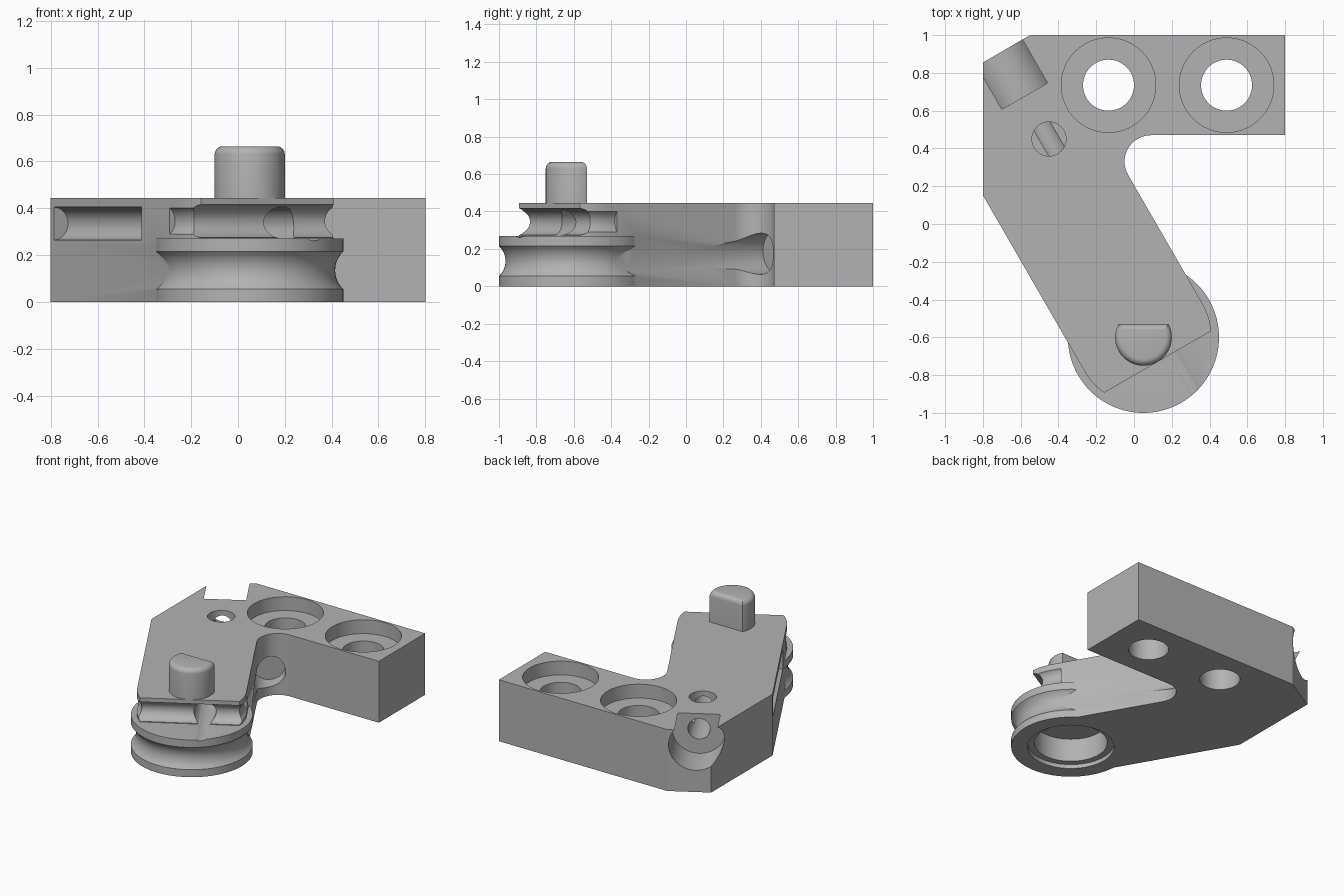
import bpy, bmesh
from math import sin, cos, pi, radians, asin
from mathutils import Vector

cube = bpy.data.objects.get("Cube")
if cube:
    bpy.data.objects.remove(cube)

grey = bpy.data.materials.new("satin grey")
grey.use_nodes = True
grey.diffuse_color = (0.45, 0.45, 0.45, 1)
grey.node_tree.nodes["Principled BSDF"].inputs["Base Color"].default_value = (0.45, 0.45, 0.45, 1)

HEIGHT, RIM_TOP, ARM_R = 0.445, 0.27, 0.36
PIVOT = Vector((0.05, -0.6, 0))
ACROSS = Vector((cos(pi / 6), 0.5, 0))        # across the slanted arm
ALONG = Vector((0.5, -cos(pi / 6), 0))        # towards the pulley end


def arm(n, t, z=0.0):
    """Point in the slanted arm's own frame, measured from the pivot."""
    return PIVOT + ACROSS * n + ALONG * t + Vector((0, 0, z))


def arc(cx, cy, r, a0, a1, steps):
    angles = [radians(a0 + (a1 - a0) * i / steps) for i in range(steps + 1)]
    return [(cx + r * cos(a), cy + r * sin(a)) for a in angles]


def finish(name, bm):
    bmesh.ops.recalc_face_normals(bm, faces=bm.faces)
    mesh = bpy.data.meshes.new(name)
    bm.to_mesh(mesh)
    bm.free()
    obj = bpy.data.objects.new(name, mesh)
    bpy.context.collection.objects.link(obj)
    mesh.materials.append(grey)
    return obj


def prism(name, outline, z0, z1, bevel=0):
    bm = bmesh.new()
    face = bm.faces.new([bm.verts.new((p[0], p[1], z0)) for p in outline])
    ext = bmesh.ops.extrude_face_region(bm, geom=[face])["geom"]
    bmesh.ops.translate(bm, vec=(0, 0, z1 - z0),
                        verts=[g for g in ext if isinstance(g, bmesh.types.BMVert)])
    if bevel:
        top = [e for e in bm.edges if all(v.co.z > z1 - 1e-4 for v in e.verts)]
        bmesh.ops.bevel(bm, geom=top, offset=bevel, segments=5, profile=0.5, affect='EDGES')
    return finish(name, bm)


def disc(name, x, y, r, z0, z1):
    return prism(name, arc(x, y, r, 0, 360, 64)[:-1], z0, z1)


def tube(name, points, r, sides=32):
    """Capped round bar swept along a level or nearly level path."""
    bm = bmesh.new()
    rings = []
    for i, p in enumerate(points):
        tangent = (points[min(i + 1, len(points) - 1)] - points[max(i - 1, 0)]).normalized()
        side = tangent.cross(Vector((0, 0, 1))).normalized()
        up = side.cross(tangent)
        rings.append([bm.verts.new(p + side * r * cos(2 * pi * k / sides)
                                   + up * r * sin(2 * pi * k / sides)) for k in range(sides)])
    for a, b in zip(rings, rings[1:]):
        for k in range(sides):
            j = (k + 1) % sides
            bm.faces.new((a[k], a[j], b[j], b[k]))
    bm.faces.new(rings[0])
    bm.faces.new(rings[-1])
    return finish(name, bm)


def lathe(name, profile, centre, steps=96):
    bm = bmesh.new()
    rings = [[bm.verts.new(centre + Vector((r * cos(2 * pi * k / steps),
                                            r * sin(2 * pi * k / steps), z)))
              for k in range(steps)] for r, z in profile]
    for a, b in zip(rings, rings[1:]):
        for k in range(steps):
            j = (k + 1) % steps
            bm.faces.new((a[k], a[j], b[j], b[k]))
    bm.faces.new(rings[0])
    bm.faces.new(rings[-1])
    return finish(name, bm)


def combine(target, other, operation):
    mod = target.modifiers.new("combine", 'BOOLEAN')
    mod.operation, mod.solver, mod.object = operation, 'EXACT', other
    bpy.context.view_layer.update()
    bpy.ops.object.select_all(action='DESELECT')
    bpy.context.view_layer.objects.active = target
    target.select_set(True)
    bpy.ops.object.modifier_apply(modifier=mod.name)
    bpy.data.objects.remove(other)


# Plate with slanted arm, inner fillet and a truncated round end
END = 0.15
sweep = asin(END / ARM_R)
nose = [arm(ARM_R * cos(sweep * i / 8), ARM_R * sin(sweep * i / 8)) for i in range(9)]
nose += [arm(-ARM_R * cos(sweep * i / 8), ARM_R * sin(sweep * i / 8)) for i in range(8, -1, -1)]
outline = [(-0.8, 0.152), (-0.8, 0.855), (-0.55, 1), (0.8, 1), (0.8, 0.47)]
outline += arc(0.09, 0.33, 0.14, 90, 210, 20) + nose
body = prism("bracket_body", outline, 0, HEIGHT)

# Upper cable groove around the nose, with a scoop across the cut end
wrap = [arm(0.405, -0.06, 0.345)]
wrap += [arm(0.405 * cos(pi * i / 40), 0.405 * sin(pi * i / 40), 0.345) for i in range(41)]
wrap += [arm(-0.405, -0.06, 0.345)]
combine(body, tube("groove_cutter", wrap, 0.072), 'DIFFERENCE')
combine(body, tube("scoop_cutter", [arm(-0.5, 0.155, 0.345), arm(0.5, 0.155, 0.345)], 0.071),
        'DIFFERENCE')

# Grooved pulley quadrant
groove = [(0.475 - 0.11 * cos(a), 0.135 + 0.11 * sin(a))
          for a in [radians(-47 + 94 * i / 12) for i in range(13)]]
pulley = lathe("pulley", [(0.4, 0), (0.4, 0.05)] + groove + [(0.4, 0.22), (0.4, RIM_TOP)], PIVOT)
combine(body, pulley, 'UNION')

# Stepped bearing recess underneath
for r, depth in ((0.29, 0.03), (0.245, 0.2)):
    combine(body, disc("recess_cutter", PIVOT.x, PIVOT.y, r, -0.1, depth), 'DIFFERENCE')

# Counterbored mounting holes
for x in (-0.135, 0.49):
    combine(body, disc("bolt_cutter", x, 0.735, 0.135, -0.1, 0.6), 'DIFFERENCE')
    combine(body, disc("counterbore_cutter", x, 0.735, 0.25, HEIGHT - 0.1, 0.6), 'DIFFERENCE')

# Cable stop seat in the chamfered corner, cable bore and vertical access hole
seat_n, seat_t, cable_z = 0.094, -1.42, 0.335
combine(body, tube("seat_cutter", [arm(seat_n, seat_t, cable_z),
                                   arm(seat_n, seat_t - 0.6, cable_z)], 0.178, 64), 'DIFFERENCE')
combine(body, tube("bore_cutter", [arm(seat_n, seat_t - 0.1, cable_z),
                                   arm(seat_n, 0.4, cable_z)], 0.074), 'DIFFERENCE')
combine(body, disc("access_cutter", -0.45, 0.45, 0.09, 0.28, 0.6), 'DIFFERENCE')

# Side channels on both flanks of the arm
combine(body, tube("left_channel_cutter", [arm(-0.36, -1.05, 0.335), arm(-0.36, -0.3, 0.335)],
                   0.07), 'DIFFERENCE')
combine(body, tube("right_channel_cutter", [arm(0.478, -0.4, 0.14), arm(0.42, -1.0, 0.18)],
                   0.11, 48), 'DIFFERENCE')

# D-shaped pin with a rounded top
flat = 28
pin = prism("d_pin", arc(PIVOT.x, PIVOT.y, 0.15, 180 - flat, 360 + flat, 48), HEIGHT - 0.02, 0.665, 0.035)

for obj in (body, pin):
    bpy.ops.object.select_all(action='DESELECT')
    bpy.context.view_layer.objects.active = obj
    obj.select_set(True)
    bpy.ops.object.shade_smooth_by_angle(angle=radians(30))
